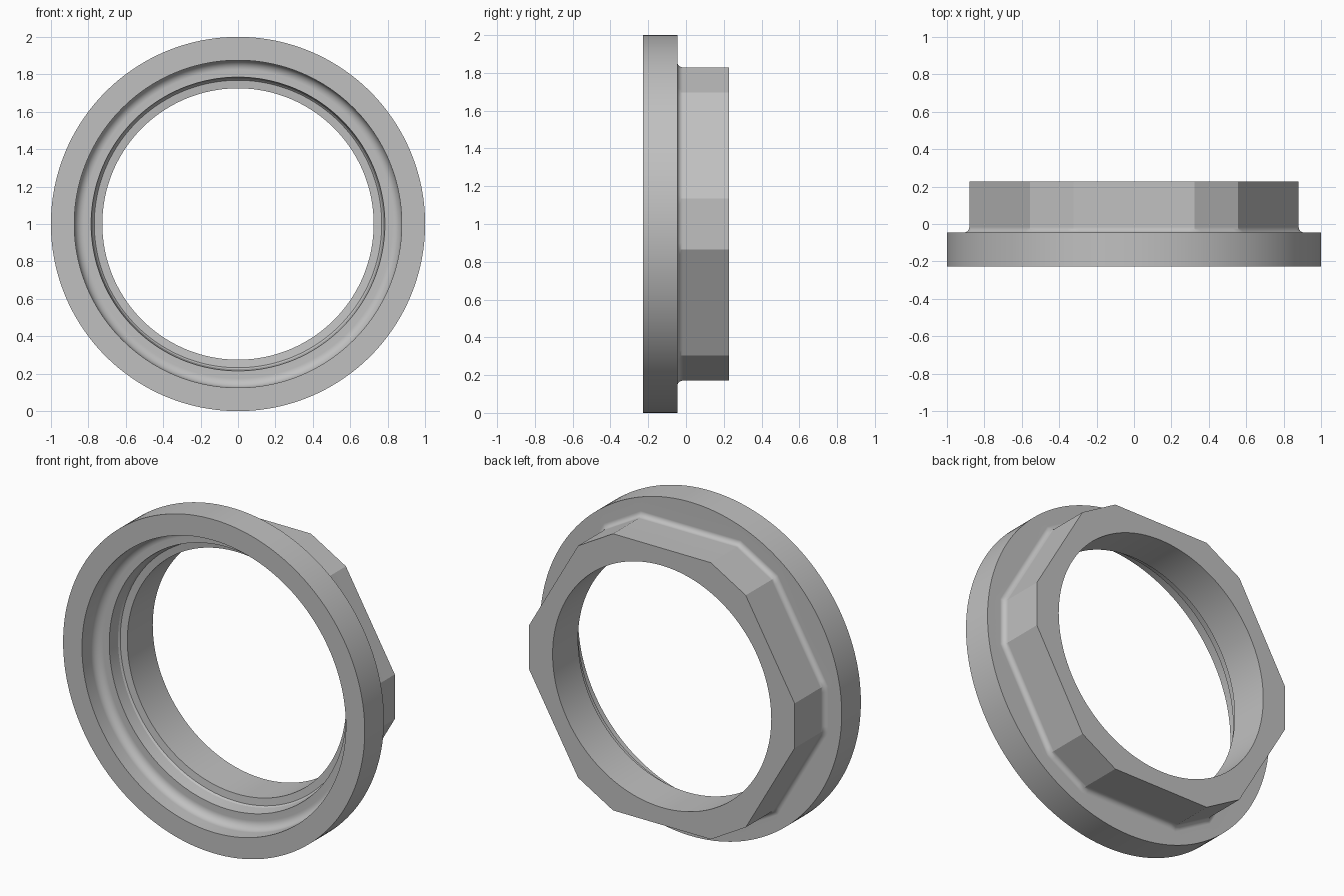
import bpy
import bmesh
from math import sin, cos, pi, sqrt
from mathutils import Vector

cube = bpy.data.objects.get("Cube")
if cube:
    bpy.data.objects.remove(cube)

FRONT, SHOULDER, BACK = -0.228, -0.046, 0.228   # depths along y
CORNER, FLAT = 0.88, 0.829                      # trimmed corner and hex flat distances
FILLET, COVE = 0.03, 0.05
SHORT, LONG = 8, 20                             # points per short and long side


def hex_section(grow=0.0):
    """Hexagon with trimmed corners, offset outward by grow."""
    a, b = CORNER + grow, FLAT + grow
    half = 2 * b - sqrt(3) * a
    corners = []
    for k in range(6):
        t = k * pi / 3
        out, side = Vector((cos(t), sin(t))), Vector((-sin(t), cos(t)))
        corners += [out * a - side * half, out * a + side * half]
    points = []
    for i, p in enumerate(corners):
        q = corners[(i + 1) % len(corners)]
        n = LONG if i % 2 else SHORT
        points += [p.lerp(q, j / n) for j in range(n)]
    return points


def circle(radius):
    return [p.normalized() * radius for p in hex_section()]


# Sections around the solid: flange, hex body, then back through the bore
sections = [(circle(0.875), FRONT), (circle(1.0), FRONT), (circle(1.0), SHOULDER)]
for i in range(7):                              # fillet between flange and hex
    t = i / 6 * pi / 2
    sections.append((hex_section(FILLET * (1 - sin(t))), SHOULDER + FILLET * (1 - cos(t))))
sections += [(hex_section(), BACK), (circle(0.725), BACK),
             (circle(0.725), FRONT + 0.215), (circle(0.768), FRONT + 0.21),
             (circle(0.776), FRONT + 0.2), (circle(0.785), FRONT + 0.13)]
for i in range(7):                              # rounded cove of the front recess
    t = i / 6 * pi / 2
    sections.append((circle(0.875 - COVE * (1 - sin(t))), FRONT + 0.13 - COVE * (1 - cos(t))))

# Loft the sections into one closed ring
bm = bmesh.new()
loops = [[bm.verts.new((p.x, y, p.y + 1)) for p in pts] for pts, y in sections]
for i, loop in enumerate(loops):
    other = loops[(i + 1) % len(loops)]
    for j in range(len(loop)):
        k = (j + 1) % len(loop)
        bm.faces.new((loop[j], loop[k], other[k], other[j]))
bmesh.ops.recalc_face_normals(bm, faces=bm.faces)
mesh = bpy.data.meshes.new("flanged_hex_ring")
bm.to_mesh(mesh)
bm.free()

ring = bpy.data.objects.new("flanged_hex_ring", mesh)
bpy.context.collection.objects.link(ring)

# Plain grey finish
grey = bpy.data.materials.new("plain grey")
grey.use_nodes = True
colour = (0.53, 0.53, 0.53, 1)
grey.diffuse_color = colour
grey.node_tree.nodes["Principled BSDF"].inputs["Base Color"].default_value = colour
mesh.materials.append(grey)

# Smooth the curves, keep the machined edges crisp
bpy.ops.object.select_all(action='DESELECT')
ring.select_set(True)
bpy.context.view_layer.objects.active = ring
bpy.ops.object.shade_smooth_by_angle(angle=pi / 7)
weighted = ring.modifiers.new("even_shading", 'WEIGHTED_NORMAL')
weighted.keep_sharp = True
